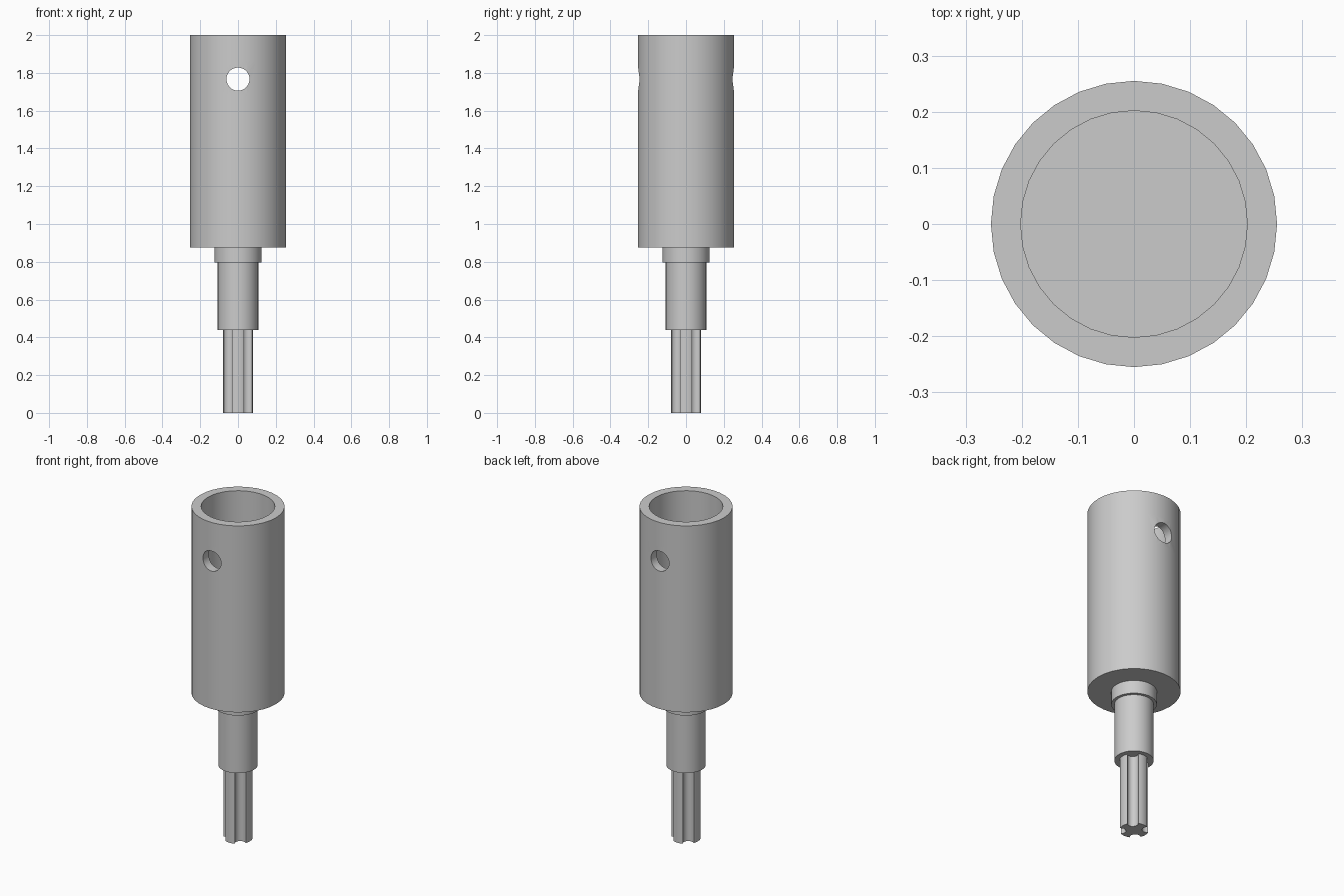
import bpy
import bmesh
from math import pi, sin, cos, radians

if "Cube" in bpy.data.objects:
    bpy.data.objects.remove(bpy.data.objects["Cube"], do_unlink=True)

# Single plain metal colour
steel = bpy.data.materials.new("grey steel")
steel.use_nodes = True
colour = (0.6, 0.6, 0.6, 1)
steel.diffuse_color = colour
steel.node_tree.nodes["Principled BSDF"].inputs["Base Color"].default_value = colour


def add_object(name, bm):
    bmesh.ops.recalc_face_normals(bm, faces=bm.faces)
    mesh = bpy.data.meshes.new(name)
    bm.to_mesh(mesh)
    bm.free()
    mesh.materials.append(steel)
    obj = bpy.data.objects.new(name, mesh)
    bpy.context.collection.objects.link(obj)
    return obj


def select(obj):
    bpy.ops.object.select_all(action="DESELECT")
    obj.select_set(True)
    bpy.context.view_layer.objects.active = obj


def smooth(obj):
    select(obj)
    bpy.ops.object.shade_smooth_by_angle(angle=radians(30))


def lathe(name, profile, sides=32):
    """Turn (radius, height) points round z and cap both ends."""
    bm = bmesh.new()
    rings = [[bm.verts.new((r * cos(2 * pi * i / sides), r * sin(2 * pi * i / sides), z))
              for i in range(sides)] for r, z in profile]
    for low, high in zip(rings, rings[1:]):
        for i in range(sides):
            j = (i + 1) % sides
            bm.faces.new((low[i], low[j], high[j], high[i]))
    bm.faces.new(rings[0])
    bm.faces.new(rings[-1])
    return add_object(name, bm)


# Hollow socket, with extra rings around the cross hole
socket = lathe("socket", [(0.255, 0.875), (0.255, 1.68), (0.255, 1.86), (0.255, 2),
                          (0.202, 2), (0.202, 1.86), (0.202, 1.68), (0.202, 0.95)])

# Pin hole drilled through front and back
bpy.ops.mesh.primitive_cylinder_add(vertices=32, radius=0.061, depth=0.8,
                                    location=(0, 0, 1.767), rotation=(pi / 2, 0, 0))
drill = bpy.context.object
drill.name = "pin_hole_cutter"
drill.hide_render = True
drill.data.materials.append(steel)
cut = socket.modifiers.new("pin hole", "BOOLEAN")
cut.operation = "DIFFERENCE"
cut.solver = "EXACT"
cut.object = drill
select(socket)
bpy.ops.object.modifier_apply(modifier=cut.name)
bpy.data.objects.remove(drill, do_unlink=True)
smooth(socket)

# Stepped shank below the socket
smooth(lathe("shank", [(0.108, 0.44), (0.108, 0.795), (0.125, 0.795), (0.125, 0.875)]))

# Splined drive end: four rounded teeth separated by round grooves
outer, half = 0.08, 0.031
edge = (outer ** 2 - half ** 2) ** 0.5
centre, groove = (edge + half) / 2, (edge - half) / 2 ** 0.5
tooth = math_angle = None
outline = []
for quarter in range(4):
    turn = quarter * pi / 2
    points = []
    for k in range(-3, 3):
        a = k / 3 * 0.398
        points.append((outer * cos(a), outer * sin(a)))
    for k in range(9):
        a = -pi / 4 - k * pi / 8
        points.append((centre + groove * cos(a), centre + groove * sin(a)))
    outline += [(x * cos(turn) - y * sin(turn), x * sin(turn) + y * cos(turn)) for x, y in points[:-1]]

bm = bmesh.new()
base = bm.faces.new([bm.verts.new((x, y, 0)) for x, y in outline])
top = bmesh.ops.extrude_face_region(bm, geom=[base], use_keep_orig=True)["geom"]
bmesh.ops.translate(bm, vec=(0, 0, 0.44),
                    verts=[v for v in top if isinstance(v, bmesh.types.BMVert)])
smooth(add_object("splined_drive", bm))
